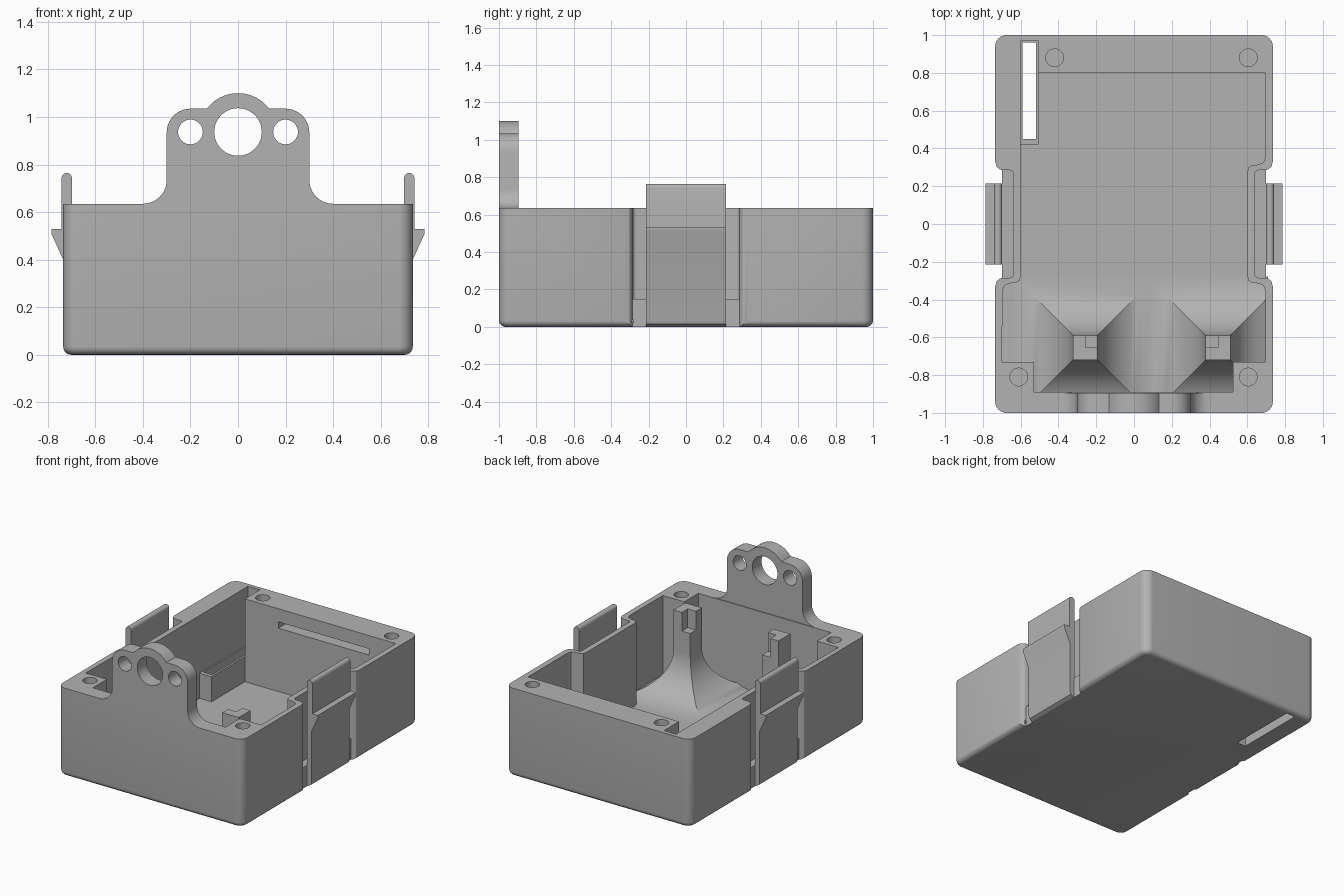
import bpy, bmesh, math
from mathutils import Vector

cube = bpy.data.objects.get("Cube")
if cube:
    bpy.data.objects.remove(cube, do_unlink=True)

mat = bpy.data.materials.new("light_grey")
mat.use_nodes = True
GREY = (0.45, 0.45, 0.45, 1)
mat.diffuse_color = GREY
mat.node_tree.nodes["Principled BSDF"].inputs["Base Color"].default_value = GREY

FLOOR, RIM = 0.04, 0.635


def finish(name, bm):
    bmesh.ops.recalc_face_normals(bm, faces=bm.faces)
    me = bpy.data.meshes.new(name)
    bm.to_mesh(me)
    bm.free()
    me.materials.append(mat)
    ob = bpy.data.objects.new(name, me)
    bpy.context.collection.objects.link(ob)
    return ob


def prism(name, pts, lo, hi, axis="z"):
    """Extrude a 2D outline along z (points x,y) or y (points x,z)."""
    bm = bmesh.new()
    place = (lambda a, b, c: (a, b, c)) if axis == "z" else (lambda a, b, c: (a, c, b))
    bottom = bm.faces.new([bm.verts.new(place(a, b, lo)) for a, b in pts])
    ext = bmesh.ops.extrude_face_region(bm, geom=[bottom])
    step = Vector(place(0, 0, hi - lo))
    bmesh.ops.translate(bm, verts=[v for v in ext["geom"] if isinstance(v, bmesh.types.BMVert)], vec=step)
    return finish(name, bm)


def box(name, x0, x1, y0, y1, z0, z1):
    return prism(name, [(x0, y0), (x1, y0), (x1, y1), (x0, y1)], z0, z1)


def arc(cx, cy, r, a0, a1, n=10):
    angles = [math.radians(a0 + (a1 - a0) * i / n) for i in range(n + 1)]
    return [(cx + r * math.cos(a), cy + r * math.sin(a)) for a in angles]


def circle(cx, cy, r):
    return arc(cx, cy, r, 0, 360, 40)[:-1]


def activate(ob):
    bpy.ops.object.select_all(action="DESELECT")
    ob.select_set(True)
    bpy.context.view_layer.objects.active = ob


def cut(ob, *cutters):
    activate(ob)
    for c in cutters:
        m = ob.modifiers.new("cut", "BOOLEAN")
        m.operation, m.solver, m.object = "DIFFERENCE", "EXACT", c
        bpy.ops.object.modifier_apply(modifier=m.name)
        bpy.data.objects.remove(c, do_unlink=True)


parts = []

# Case shell: rounded corners and rounded bottom edge
r = 0.06
outline = (arc(0.735 - r, 1 - r, r, 0, 90) + arc(r - 0.735, 1 - r, r, 90, 180)
           + arc(r - 0.735, r - 1, r, 180, 270) + arc(0.735 - r, r - 1, r, 270, 360))
case = prism("case", outline, 0, RIM)
bm = bmesh.new()
bm.from_mesh(case.data)
low = [e for e in bm.edges if all(v.co.z < 0.001 for v in e.verts)]
bmesh.ops.bevel(bm, geom=low, offset=0.035, segments=5, profile=0.5, affect="EDGES")
bm.to_mesh(case.data)
bm.free()

# Main cavity, with corner screw pillars, side jogs and the rim notch
cavity = [(-0.70, -0.73), (-0.53, -0.73), (-0.53, -0.89), (0.525, -0.89), (0.525, -0.73), (0.695, -0.73)]
jog = [(0.695, -0.35), (0.685, -0.325), (0.66, -0.315), (0.625, -0.31), (0.605, -0.3), (0.6, -0.27)]
cavity += jog + [(x, -y) for x, y in reversed(jog)]
cavity += [(0.695, 0.8), (-0.505, 0.8), (-0.505, 0.97), (-0.6, 0.97)]
cavity += [(-x, y) for x, y in reversed(jog)]
cut(case, prism("cavity_cutter", cavity, FLOOR, 1))

# Side recesses behind and beside each clip
half = [(0.70, -0.285), (0.712, -0.29), (0.727, -0.303), (0.735, -0.33), (0.9, -0.33)]
recess = half + [(x, -y) for x, y in reversed(half)]
for s in (-1, 1):
    cut(case, prism("recess_cutter", [(s * x, y) for x, y in recess], -1, 2))
    groove = arc(0.66, -0.265, 0.02, 270, 180, 5) + arc(0.66, 0.265, 0.02, 180, 90, 5)
    groove += [(0.8, 0.285), (0.8, -0.285)]
    cut(case, prism("groove_cutter", [(s * x, y) for x, y in groove], 0.15, 2))

# Screw holes, back wall slot
for x, y in ((-0.61, -0.81), (0.605, -0.81), (-0.42, 0.88), (0.605, 0.88)):
    cut(case, prism("screw_cutter", circle(x, y, 0.047), 0.25, 1))
cut(case, box("wall_slot_cutter", -0.24, 0.48, 0.7, 0.92, 0.495, 0.54))


def floor_slot():
    return box("floor_slot_cutter", -0.59, -0.52, 0.45, 0.96, -1, 2)


cut(case, floor_slot())
parts.append(case)

# Raised collar around the floor slot
collar = box("slot_collar", -0.605, -0.505, 0.42, 0.972, 0.02, 0.22)
cut(collar, floor_slot())
parts.append(collar)

# Mounting tab with three holes
right = arc(0.4, RIM + 0.1, 0.1, 270, 180) + arc(0.2, 0.935, 0.1, 0, 90)
right += arc(0, 0.935, 0.165, 37.3, 90)
tab = [(0.4, RIM - 0.05)] + right + [(-x, z) for x, z in reversed(right[:-1])] + [(-0.4, RIM - 0.05)]
tab = prism("mounting_tab", tab, -1, -0.895, "y")
for x, rad in ((0, 0.1), (-0.2, 0.052), (0.2, 0.052)):
    cut(tab, prism("tab_hole_cutter", circle(x, 0.937, rad), -1.2, -0.5, "y"))
parts.append(tab)

# Snap clips with hooks
clip = [(0.698, 0), (0.71, 0.004), (0.728, 0.015), (0.735, 0.035), (0.735, 0.40),
        (0.785, 0.51), (0.785, 0.53), (0.742, 0.53)]
clip += arc(0.72, 0.743, 0.022, 0, 180, 8) + [(0.698, 0.6)]
for s, side in ((1, "left"), (-1, "right")):
    parts.append(prism(side + "_clip", [(s * x, z) for x, z in clip], -0.215, 0.215, "y"))

# Support posts: square column on a concave flared foot
W, FLARE, CY = 0.066, 0.31, -0.655
for cx, s, side in ((0.445, -1, "left"), (-0.258, 1, "right")):
    bm = bmesh.new()
    levels = [(W, RIM)]
    for i in range(15):
        a = math.radians(90 * i / 14)
        levels.append((W + FLARE * (1 - math.cos(a)), FLOOR + FLARE * (1 - math.sin(a))))
    levels.append((W + FLARE, 0.02))
    rings = []
    for h, z in levels:
        xs = max(cx - h, -0.69), min(cx + h, 0.71)
        ys = max(CY - h, -0.95), CY + h
        rings.append([bm.verts.new((xs[i], ys[j], z)) for i, j in ((0, 0), (1, 0), (1, 1), (0, 1))])
    for a, b in zip(rings, rings[1:]):
        for i in range(4):
            j = (i + 1) % 4
            bm.faces.new((a[i], a[j], b[j], b[i]))
    bm.faces.new(rings[0])
    bm.faces.new(rings[-1])
    post = finish(side + "_post", bm)
    x0, x1 = sorted((cx, cx + s * 0.2))
    cut(post, box("post_notch_cutter", x0, x1, CY, CY + 0.2, 0.5, 1))
    parts.append(post)

for ob in parts:
    activate(ob)
    bpy.ops.object.shade_smooth_by_angle(angle=math.radians(30))
